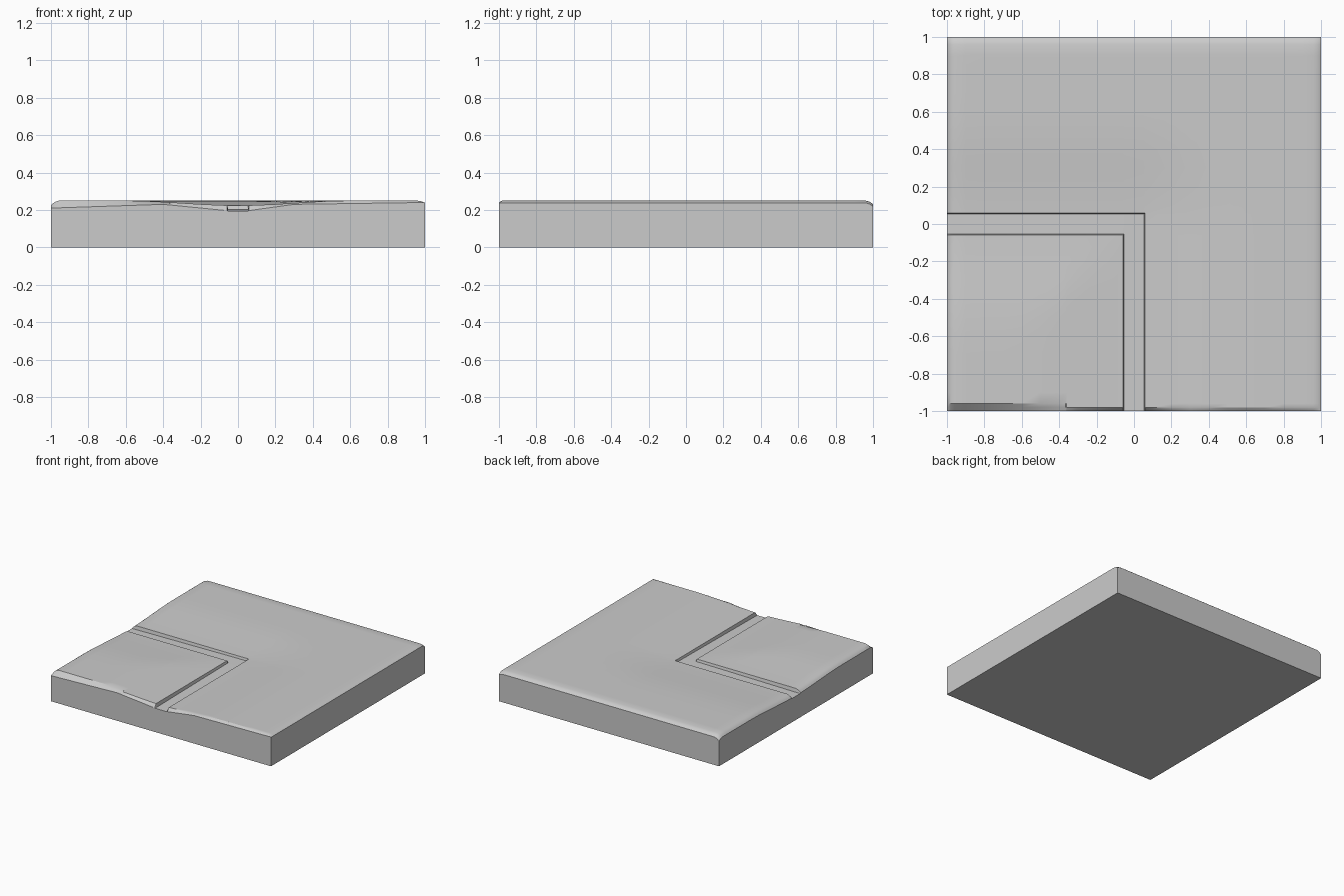
import bpy, bmesh, math

if "Cube" in bpy.data.objects:
    bpy.data.objects.remove(bpy.data.objects["Cube"])

G = 0.053   # half width of the L-shaped groove
W = 0.005   # slope width of the groove walls


def interp(x, pts):
    for (x0, z0), (x1, z1) in zip(pts, pts[1:]):
        if x <= x1:
            return z0 + (z1 - z0) * (x - x0) / (x1 - x0)
    return pts[-1][1]


def path_distance(x, y):
    # distance to the two arms of the L
    a = math.hypot(max(0, x), y)
    b = math.hypot(x, max(0, y))
    return min(a, b)


def in_groove(x, y):
    e = G + 1e-5
    return (x <= e and abs(y) <= e) or (abs(x) <= e and y <= e)


FRONT_RIM = [(-1, 0.21), (-0.4, 0.23), (-G, 0.196), (G, 0.196), (0.3, 0.23), (1, 0.24)]


def height(x, y):
    if in_groove(x, y):
        return 0.195 + 0.012 * (1 - min(1, math.hypot(x, y)))
    # top sags gently towards the groove
    t = min(1, path_distance(x, y) / 0.6)
    z = 0.25 - 0.026 * (1 - t * t * (3 - 2 * t))
    # rounded outer rims
    for c, drop in ((x, 0.012), (-x, 0.025), (y, 0.02)):
        z -= drop * (max(0, c - 0.955) / 0.045) ** 2
    # front chamfer, wider on the chipped left part
    width = 0.04 if x < -0.362 else 0.018
    k = max(0, (-y - (1 - width)) / width)
    if k > 0:
        z += (min(z, interp(x, FRONT_RIM)) - z) * k
    return z


# grid lines, with extra ones at rims and groove walls
base = [i / 10 for i in range(-9, 10) if i]
rims = [s * v for s in (-1, 1) for v in (1, 0.99, 0.98, 0.96, G, G + W)]
xs = sorted(base + rims + [-0.365, -0.36])
ys = sorted(base + rims)

bm = bmesh.new()
grid = [[bm.verts.new((x, y, height(x, y))) for x in xs] for y in ys]
for r0, r1 in zip(grid, grid[1:]):
    for i in range(len(xs) - 1):
        bm.faces.new((r0[i], r0[i + 1], r1[i + 1], r1[i]))

# side walls and flat underside
rim = [e for e in bm.edges if e.is_boundary]
new = bmesh.ops.extrude_edge_only(bm, edges=rim)["geom"]
for v in new:
    if isinstance(v, bmesh.types.BMVert):
        v.co.z = 0
bmesh.ops.contextual_create(bm, geom=[e for e in new if isinstance(e, bmesh.types.BMEdge)
                                      and all(v.co.z == 0 for v in e.verts)])
bmesh.ops.recalc_face_normals(bm, faces=bm.faces[:])

mesh = bpy.data.meshes.new("grooved_floor_tile")
bm.to_mesh(mesh)
bm.free()
tile = bpy.data.objects.new("grooved_floor_tile", mesh)
bpy.context.collection.objects.link(tile)
bpy.context.view_layer.objects.active = tile
tile.select_set(True)
bpy.ops.object.shade_smooth_by_angle(angle=math.radians(30))
